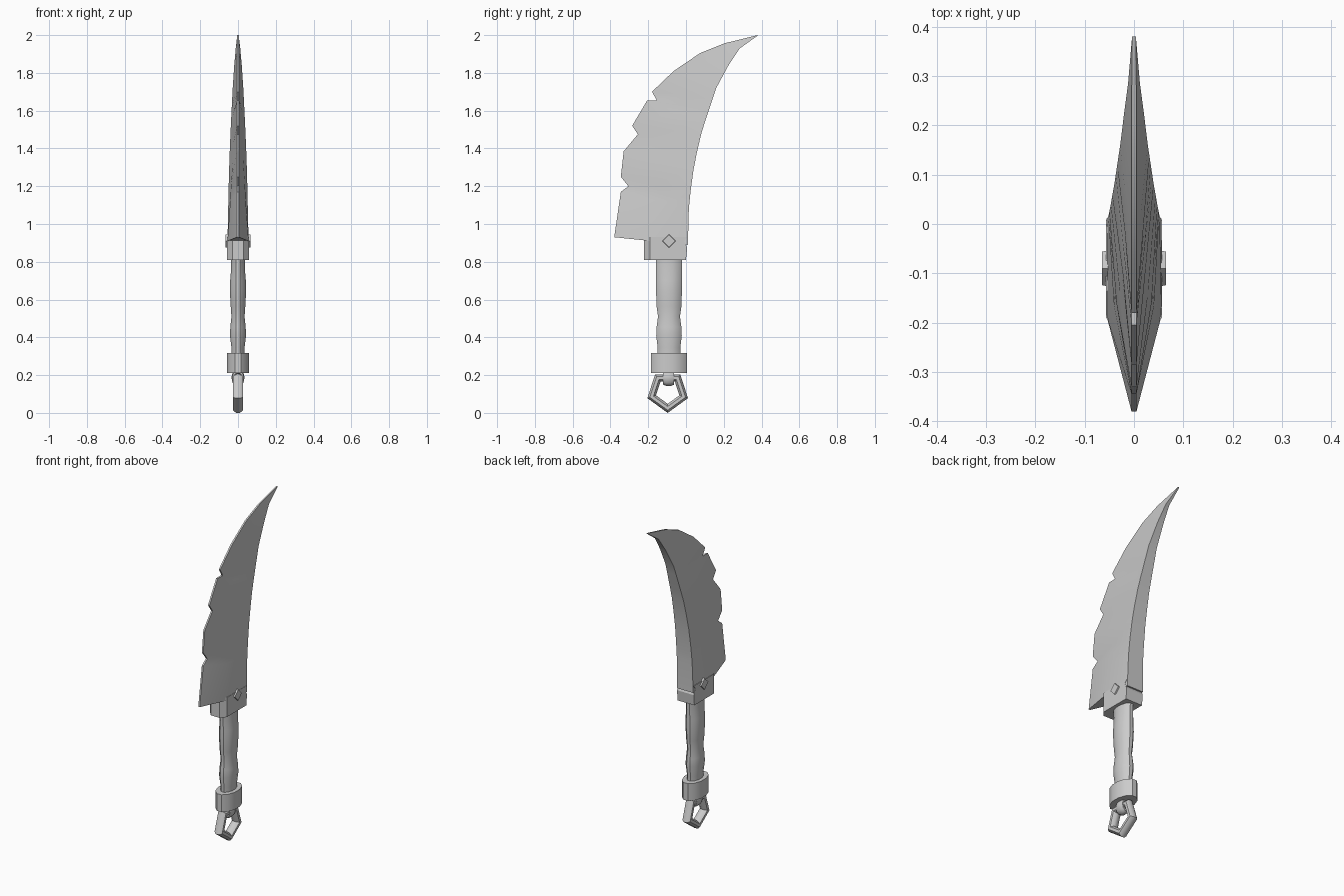
import bpy, bmesh, math
from mathutils import Vector

cube = bpy.data.objects.get("Cube")
if cube:
    bpy.data.objects.remove(cube, do_unlink=True)

grey = bpy.data.materials.new("plain grey")
grey.use_nodes = True
grey.diffuse_color = (0.6, 0.6, 0.6, 1)
grey.node_tree.nodes["Principled BSDF"].inputs["Base Color"].default_value = (0.6, 0.6, 0.6, 1)

CY = -0.09  # y of the handle's axis


def finish(name, bm, angle=30):
    """Turn a bmesh into a shaded, coloured object."""
    bmesh.ops.recalc_face_normals(bm, faces=bm.faces)
    me = bpy.data.meshes.new(name)
    bm.to_mesh(me)
    bm.free()
    ob = bpy.data.objects.new(name, me)
    bpy.context.collection.objects.link(ob)
    me.materials.append(grey)
    bpy.ops.object.select_all(action="DESELECT")
    ob.select_set(True)
    bpy.context.view_layer.objects.active = ob
    bpy.ops.object.shade_smooth_by_angle(angle=math.radians(angle))
    return ob


def loft(name, rings, closed=False, angle=30):
    """Skin a list of equal rings; cap the ends or join them in a loop."""
    bm = bmesh.new()
    rows = [[bm.verts.new(p) for p in r] for r in rings]
    n = len(rows[0])
    pairs = list(zip(rows, rows[1:])) + ([(rows[-1], rows[0])] if closed else [])
    for a, b in pairs:
        for i in range(n):
            j = (i + 1) % n
            bm.faces.new((a[i], a[j], b[j], b[i]))
    if not closed:
        bm.faces.new(rows[0])
        bm.faces.new(rows[-1])
    return finish(name, bm, angle)


def oval(z, rx, ry, n):
    return [(rx * math.cos(t), CY + ry * math.sin(t), z)
            for t in (2 * math.pi * (i + 0.5) / n for i in range(n))]


# Blade: cutting edge (y, z) paired with spine (y, z, half thickness)
edge = [(-.38, .93), (-.345, 1.17), (-.305, 1.20), (-.345, 1.25), (-.33, 1.385),
        (-.255, 1.475), (-.285, 1.52), (-.205, 1.655), (-.155, 1.655), (-.18, 1.70),
        (-.065, 1.81), (.075, 1.905), (.205, 1.957), (.38, 2.0)]
spine = [(.01, .89, .056), (.015, 1.08, .052), (.02, 1.13, .051), (.025, 1.18, .05),
         (.04, 1.29, .047), (.058, 1.38, .044), (.08, 1.475, .04), (.10, 1.54, .037),
         (.12, 1.60, .034), (.14, 1.66, .031), (.16, 1.72, .028), (.225, 1.84, .02),
         (.285, 1.93, .012), (.378, 1.996, .004)]
sections = []
for (ey, ez), (sy, sz, w) in zip(edge, spine):
    e = min(.005, w)
    full = max(0, 1 - (ez - .93) / .5)          # the thick body thins out upwards
    mw = (e + w) / 2 + full * (w - e) / 2
    my, mz = (ey + sy) / 2, (ez + sz) / 2
    sections.append([(e, ey, ez), (mw, my, mz), (w, sy, sz),
                     (-w, sy, sz), (-mw, my, mz), (-e, ey, ez)])
loft("blade", sections)

# Guard block with a tapered front and a shallow nick at its back
plan = [(.057, 0), (.057, -.19), (.03, -.222), (-.03, -.222), (-.057, -.19), (-.057, 0)]
loft("guard", [[(x, y + (back if y == 0 else 0), z) for x, y in plan]
               for z, back in ((.81, 0), (.875, .006), (.91, -.01), (.93, .008))], angle=25)

# Diamond rivet through the guard
loft("rivet", [[(x, CY + r * math.cos(k * math.pi / 2), .91 + r * math.sin(k * math.pi / 2))
                for k in range(4)]
               for x, r in ((-.065, .034), (-.05, .037), (.05, .037), (.065, .034))])

# Handle with two swollen grips
grip = [(.30, .036, .062), (.345, .036, .062), (.41, .044, .07), (.455, .042, .068),
        (.51, .036, .06), (.565, .040, .068), (.65, .045, .071), (.70, .043, .071),
        (.76, .038, .071), (.82, .038, .073)]
loft("handle", [oval(z, rx, ry, 12) for z, rx, ry in grip], angle=40)

# Collar at the end of the handle
loft("collar", [oval(z, .06, .098, 12) for z in (.212, .318)], angle=40)


def ring(name, centre, sides, r, tube, depth, start, axis, squash=1, n=8):
    """Polygonal ring lying across the given axis."""
    rings = []
    for k in range(sides):
        a = start + 2 * math.pi * k / sides
        row = []
        for i in range(n):
            t = 2 * math.pi * (i + .5) / n
            d = r + tube * math.cos(t)
            u, v, w = d * math.cos(a) * squash, d * math.sin(a), depth * math.sin(t)
            row.append(Vector(centre) + Vector((w, u, v) if axis == "x" else (u, w, v)))
        rings.append(row)
    return loft(name, rings, closed=True, angle=50)


# Pentagon pull ring, hung point down from a small link
ring("pull_ring", (0, -.097, .113), 5, .089, .026, .028, -math.pi / 2, "x")
ring("link", (0, -.092, .187), 10, .034, .014, .031, 0, "y", .75)
